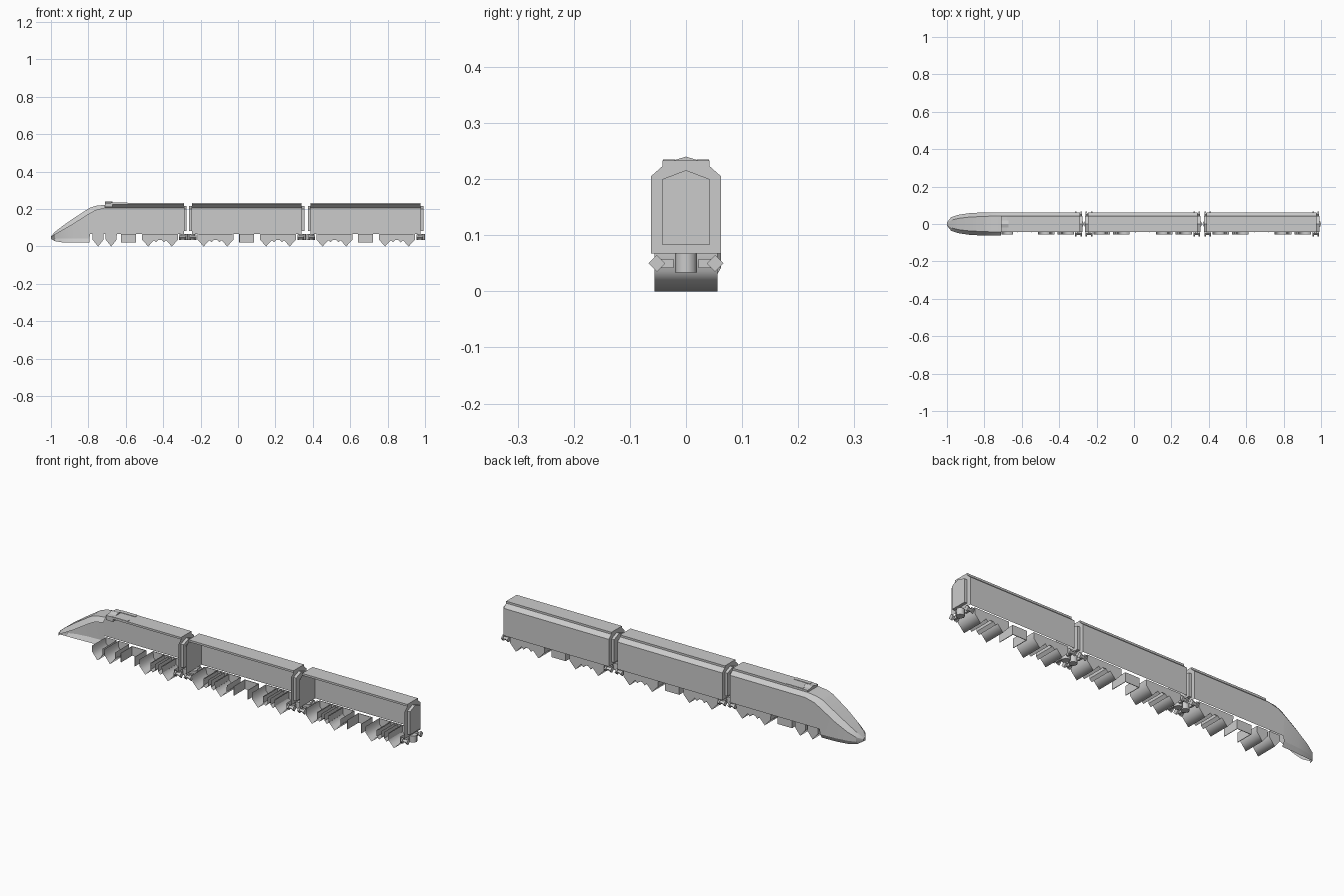
import bpy
from mathutils import Matrix, Vector

if "Cube" in bpy.data.objects:
    bpy.data.objects.remove(bpy.data.objects["Cube"], do_unlink=True)

grey = bpy.data.materials.new("plain_grey")
grey.use_nodes = True
grey.diffuse_color = (0.6, 0.6, 0.6, 1)
grey.node_tree.nodes["Principled BSDF"].inputs["Base Color"].default_value = (0.6, 0.6, 0.6, 1)


def make(name, verts, faces, smooth=()):
    mesh = bpy.data.meshes.new(name)
    mesh.from_pydata(verts, [], faces)
    mesh.materials.append(grey)
    for i in smooth:
        mesh.polygons[i].use_smooth = True
    obj = bpy.data.objects.new(name, mesh)
    bpy.context.collection.objects.link(obj)
    return obj


def trough(name, profile, half, cx, smooth=False):
    """Sheet following an open x-z profile across the train, capped only at the back."""
    n = len(profile)
    verts = [(cx + x, y, z) for y in (-half, half, half) for x, z in profile]
    sheet = [(i, i + 1, i + 1 + n, i + n) for i in range(n - 1)]
    return make(name, verts, sheet + [tuple(range(2 * n, 3 * n))], range(n - 1) if smooth else ())


def prism_x(name, profile, x0, x1):
    """Extrude a y-z profile along the train."""
    n = len(profile)
    verts = [(x, y, z) for x in (x0, x1) for y, z in profile]
    rim = [(i, (i + 1) % n, (i + 1) % n + n, i + n) for i in range(n)]
    return make(name, verts, rim + [tuple(range(n))[::-1], tuple(range(n, 2 * n))])


def box(name, x0, x1, y0, y1, z0, z1):
    return prism_x(name, [(y0, z0), (y1, z0), (y1, z1), (y0, z1)], x0, x1)


# Shared heights and widths of the coach shell
W, ROOF = 0.0625, 0.042
FLOOR, EAVE, SHOULDER, TOP = 0.067, 0.205, 0.223, 0.233


def shell(name, x0, x1, front_cap=True):
    """Coach shell, open along the bottom and the front side."""
    prof = [(-W, FLOOR), (-W, EAVE), (-ROOF, SHOULDER), (-ROOF, TOP),
            (ROOF, TOP), (ROOF, SHOULDER), (W, EAVE), (W, FLOOR)]
    n = len(prof)
    verts = [(x, y, z) for x in (x0, x1) for y, z in prof]
    faces = [(i, i + n, i + n + 1, i + 1) for i in range(2, n - 1)]
    faces.append(tuple(range(n, 2 * n))[::-1])
    if front_cap:
        faces.append(tuple(range(n)))
    make(name, verts, faces)


def gangway(name, x0, x1):
    prism_x(name, [(-ROOF, 0.083), (ROOF, 0.083), (ROOF, 0.2), (0, 0.216), (-ROOF, 0.2)], x0, x1)


def coupling(name, x, d):
    """Centre coupler and two diamond buffers at an end whose outward direction is d."""
    n = 8
    pts = [Matrix.Rotation(i * 6.2832 / n, 3, 'Z') @ Vector((0.02, 0, 0)) for i in range(n)]
    verts = [(x + d * 0.003 + p.x, p.y, z) for z in (0.034, FLOOR) for p in pts]
    make(name + "_coupler", verts,
         [(i, (i + 1) % n, (i + 1) % n + n, i + n) for i in range(n)]
         + [tuple(range(n))[::-1], tuple(range(n, 2 * n))], range(n))
    for side, s in (("left", 1), ("right", -1)):
        ys = sorted((s * 0.022, s * 0.05))
        box(f"{name}_{side}_bracket", *sorted((x - d * 0.012, x - d * 0.002)), *ys, 0.042, 0.058)
        for part, r, a, b in (("plate", 0.015, 0.004, 0.012), ("stem", 0.008, -0.02, 0.005),
                              ("base", 0.015, -0.024, -0.016)):
            dia = [(s * 0.052 - r, 0.05), (s * 0.052, 0.05 - r),
                   (s * 0.052 + r, 0.05), (s * 0.052, 0.05 + r)]
            prism_x(f"{name}_{side}_buffer_{part}", dia, *sorted((x + d * a, x + d * b)))


def wheelset(name, cx, half):
    trough(name, [(-half, FLOOR), (-half + 0.001, 0.036), (0, 0),
                  (half - 0.001, 0.036), (half, FLOOR)], 0.056, cx, True)


def bogie(name, cx):
    for i, s in enumerate((-1, 1)):
        wheelset(f"{name}_wheelset_{i + 1}", cx + s * 0.063, 0.034)
        trough(f"{name}_spring_{i + 1}",
               [(-0.013, FLOOR), (-0.013, 0.035), (0, 0.022), (0.013, 0.035), (0.013, FLOOR)],
               0.056, cx + s * 0.021)
    box(name + "_side_frame", cx - 0.09, cx + 0.09, 0.053, 0.056, 0.035, FLOOR)


def equipment(name, cx):
    """Underfloor case made of a back panel and two end panels."""
    box(name + "_back", cx - 0.04, cx + 0.04, 0.042, 0.045, 0.02, FLOOR)
    for end, s in (("front", -1), ("rear", 1)):
        box(f"{name}_{end}_panel", cx + s * 0.0385 - 0.0015, cx + s * 0.0385 + 0.0015,
            -0.045, 0.042, 0.02, FLOOR)


# Power car: straight shell behind the nose
shell("power_car_body", -0.71, -0.29, False)
gangway("power_car_gangway", -0.29, -0.275)
coupling("power_car_rear", -0.291, 1)

# Nose lofted through stations: x, half width, bottom, eave, roof half width, roof height
stations = [(-1.0, 0.008, 0.04, 0.05, 0.004, 0.055),
            (-0.978, 0.036, 0.028, 0.064, 0.02, 0.078),
            (-0.94, 0.049, 0.022, 0.085, 0.03, 0.108),
            (-0.88, 0.058, 0.02, 0.12, 0.037, 0.15),
            (-0.795, W, 0.02, 0.174, 0.041, 0.205),
            (-0.79, W, FLOOR, 0.177, 0.041, 0.207),
            (-0.76, W, FLOOR, 0.193, ROOF, 0.217),
            (-0.71, W, FLOOR, EAVE, ROOF, SHOULDER)]
verts = []
for x, w, zb, ze, r, zt in stations:
    half = [(w * 0.8, zb), (w, max(zb, 0.042)), (w, ze), (r, zt)]
    verts += [(x, -y, z) for y, z in half] + [(x, y, z) for y, z in reversed(half)]
faces = [(k * 8 + i, k * 8 + 8 + i, k * 8 + 9 + i, k * 8 + 1 + i)
         for k in range(len(stations) - 1) for i in range(2, 7) if k < 4 or i < 6]
faces.append(tuple(range(8)))
nose = make("nose", verts, faces)
bpy.context.view_layer.objects.active = nose
nose.select_set(True)
bpy.ops.object.shade_smooth_by_angle(angle=0.35)
nose.select_set(False)

# Roof gear behind the nose
prism_x("roof_hump", [(-ROOF, 0.21), (ROOF, 0.21), (ROOF, TOP), (0.02, TOP + 0.001),
                      (0, 0.24), (-0.02, TOP + 0.001), (-ROOF, TOP)], -0.71, -0.67)
for side, s in (("left", 1), ("right", -1)):
    box(f"roof_plate_{side}", -0.68, -0.59, *sorted((s * 0.02, s * 0.041)), 0.228, 0.235)

# Power car running gear
for i, x in enumerate((-0.748, -0.678)):
    wheelset(f"power_car_lead_wheelset_{i + 1}", x, 0.03)
equipment("power_car_equipment", -0.585)
bogie("power_car_bogie", -0.417)

# Two trailing coaches
for name, x0, x1 in (("middle_coach", -0.247, 0.34), ("end_coach", 0.388, 0.977)):
    mid = (x0 + x1) / 2
    shell(name + "_body", x0, x1)
    gangway(name + "_front_gangway", x0 - 0.015, x0)
    gangway(name + "_rear_gangway", x1, x1 + 0.015)
    coupling(name + "_front", x0 + 0.001, -1)
    coupling(name + "_rear", x1 + 0.001, 1)
    equipment(name + "_equipment", mid)
    for end, s in (("front", -1), ("rear", 1)):
        bogie(f"{name}_{end}_bogie", mid + s * 0.167)
